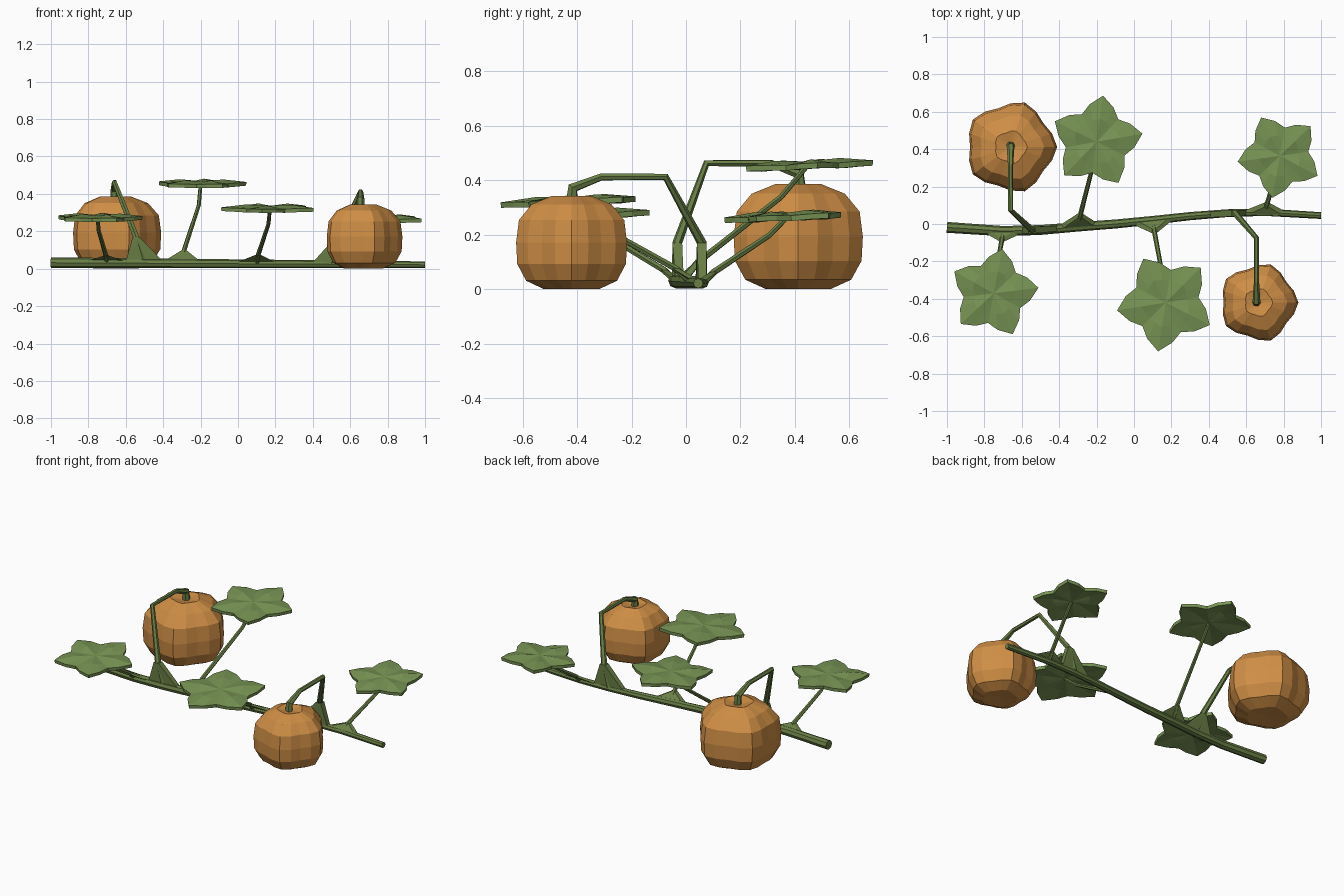
import bpy, bmesh
from math import sin, cos, pi, radians
from mathutils import Vector

if "Cube" in bpy.data.objects:
    bpy.data.objects.remove(bpy.data.objects["Cube"])


def material(name, rgb):
    m = bpy.data.materials.new(name)
    m.diffuse_color = (*rgb, 1)
    m.use_nodes = True
    m.node_tree.nodes["Principled BSDF"].inputs["Base Color"].default_value = m.diffuse_color
    return m


LEAF = material("leaf_green", (0.19, 0.30, 0.09))
STEM = material("stem_green", (0.14, 0.21, 0.06))
ORANGE = material("pumpkin_orange", (0.62, 0.27, 0.06))


def finish(bm, name, mat):
    bmesh.ops.recalc_face_normals(bm, faces=bm.faces)
    me = bpy.data.meshes.new(name)
    bm.to_mesh(me)
    bm.free()
    ob = bpy.data.objects.new(name, me)
    bpy.context.collection.objects.link(ob)
    me.materials.append(mat)
    return ob


def tube(name, points, radii, sides_res=1):
    """Faceted tube along a path with a radius per point."""
    cu = bpy.data.curves.new(name, 'CURVE')
    cu.dimensions = '3D'
    cu.bevel_depth = 1.0
    cu.bevel_resolution = sides_res
    cu.use_fill_caps = True
    sp = cu.splines.new('POLY')
    sp.points.add(len(points) - 1)
    for p, co, r in zip(sp.points, points, radii):
        p.co = (*co, 1)
        p.radius = r
    sp.use_smooth = False
    cu.materials.append(STEM)
    ob = bpy.data.objects.new(name, cu)
    bpy.context.collection.objects.link(ob)
    bpy.ops.object.select_all(action='DESELECT')
    bpy.context.view_layer.objects.active = ob
    ob.select_set(True)
    bpy.ops.object.convert(target='MESH')


# Main vine lying on the ground
VINE = [(-1, -0.018), (-0.7, -0.038), (-0.5, -0.032), (-0.3, -0.015), (-0.1, 0.0),
        (0.1, 0.02), (0.3, 0.042), (0.5, 0.058), (0.7, 0.063), (1, 0.045)]


def vine_r(x):
    return 0.0235 - 0.0055 * x


def on_vine(x):
    for (x0, y0), (x1, y1) in zip(VINE, VINE[1:]):
        if x <= x1:
            return Vector((x, y0 + (y1 - y0) * (x - x0) / (x1 - x0), vine_r(x) + 0.003))


tube("vine", [on_vine(x) for x, _ in VINE], [vine_r(x) for x, _ in VINE], 2)


def gusset(name, x, apex, r):
    """Webbed root where a stem leaves the vine."""
    bm = bmesh.new()
    for s in (-1, 1):
        for t in (-1, 1):
            bm.verts.new(on_vine(x + 0.1 * s) + Vector((0, 0.015 * t, 0.01)))
            bm.verts.new(apex + Vector((r * s, r * t, 0)))
    bmesh.ops.convex_hull(bm, input=bm.verts)
    finish(bm, name, STEM)


# Pumpkins with five lobes
PROFILE = [(0.5, 0), (0.82, 0.09), (0.98, 0.27), (1, 0.5), (0.95, 0.74), (0.72, 0.91), (0.36, 1)]


def pumpkin(name, x, y, r, h):
    bm = bmesh.new()
    n = 20
    rings = []
    for f, z in PROFILE:
        ring = []
        for i in range(n):
            a = 2 * pi * i / n
            q = r * f * (1 + 0.07 * cos(5 * a))
            ring.append(bm.verts.new((x + q * cos(a), y + q * sin(a), z * h)))
        rings.append(ring)
    for a, b in zip(rings, rings[1:]):
        for i in range(n):
            j = (i + 1) % n
            bm.faces.new((a[i], a[j], b[j], b[i]))
    for ring, z in ((rings[0], 0.02), (rings[-1], 0.95)):
        c = bm.verts.new((x, y, z * h))
        for i in range(n):
            bm.faces.new((ring[i], ring[(i + 1) % n], c))
    finish(bm, name, ORANGE)


pumpkin("large_pumpkin", -0.66, 0.412, 0.233, 0.385)
pumpkin("small_pumpkin", 0.665, -0.42, 0.2, 0.342)


# Bent stems from the vine to the pumpkins
def pumpkin_stem(name, vx, bend, px, side, top, ph):
    root = on_vine(vx)
    knee = Vector((bend, root.y, 0.17))
    gusset(name + "_root", vx, knee, 0.018)
    pts = [root, knee, (px, side * 0.075, top), (px, side * 0.31, top),
           (px, side * 0.415, top - 0.04), (px, side * 0.42, ph - 0.03)]
    tube(name, pts, [0.02, 0.018, 0.014, 0.014, 0.021, 0.024])


pumpkin_stem("large_pumpkin_stem", -0.5, -0.545, -0.66, 1, 0.462, 0.385)
pumpkin_stem("small_pumpkin_stem", 0.5, 0.54, 0.655, -1, 0.412, 0.342)


# Five-pointed leaves with stalks
def leaf(name, vx, c, r, turn):
    c = Vector(c)
    bm = bmesh.new()
    outline = [(1, 0), (0.82, -0.001), (0.67, -0.004), (0.82, -0.001)]
    mid = [(0.5, 0.014), (0.47, 0.005), (0.42, -0.001), (0.47, 0.005)]

    def loop(shape):
        out = []
        for i in range(20):
            a = radians(turn + 18 * i)
            f, z = shape[i % 4]
            d = Vector((cos(a), sin(a), 0)) * r * f
            d.z = z + 0.045 * d.y
            out.append(bm.verts.new(c + d))
        return out

    o, m = loop(outline), loop(mid)
    hub = bm.verts.new(c + Vector((0, 0, 0.006)))
    for i in range(20):
        j = (i + 1) % 20
        bm.faces.new((o[i], o[j], m[j], m[i]))
        bm.faces.new((m[i], m[j], hub))
    ob = finish(bm, name, LEAF)
    sol = ob.modifiers.new("thickness", 'SOLIDIFY')
    sol.thickness = 0.02
    sol.offset = 0
    # stalk
    root = on_vine(vx)
    tip = c - Vector((0, 0, 0.005))
    d = tip - root
    apex = root + Vector((d.x * 0.12, d.y * 0.13, d.z * 0.17))
    bend = root + Vector((d.x * 0.9, d.y * 0.8, d.z * 0.74))
    gusset(name + "_root", vx, apex, 0.012)
    tube(name + "_stalk", [root, apex, bend, tip], [0.014, 0.013, 0.011, 0.01])


leaf("leaf_front_left", -0.7, (-0.75, -0.37, 0.27), 0.24, 7)
leaf("leaf_back_middle", -0.3, (-0.2, 0.44, 0.452), 0.248, 10)
leaf("leaf_front_middle", 0.1, (0.17, -0.42, 0.32), 0.263, 45)
leaf("leaf_back_right", 0.7, (0.78, 0.365, 0.263), 0.227, 44)
